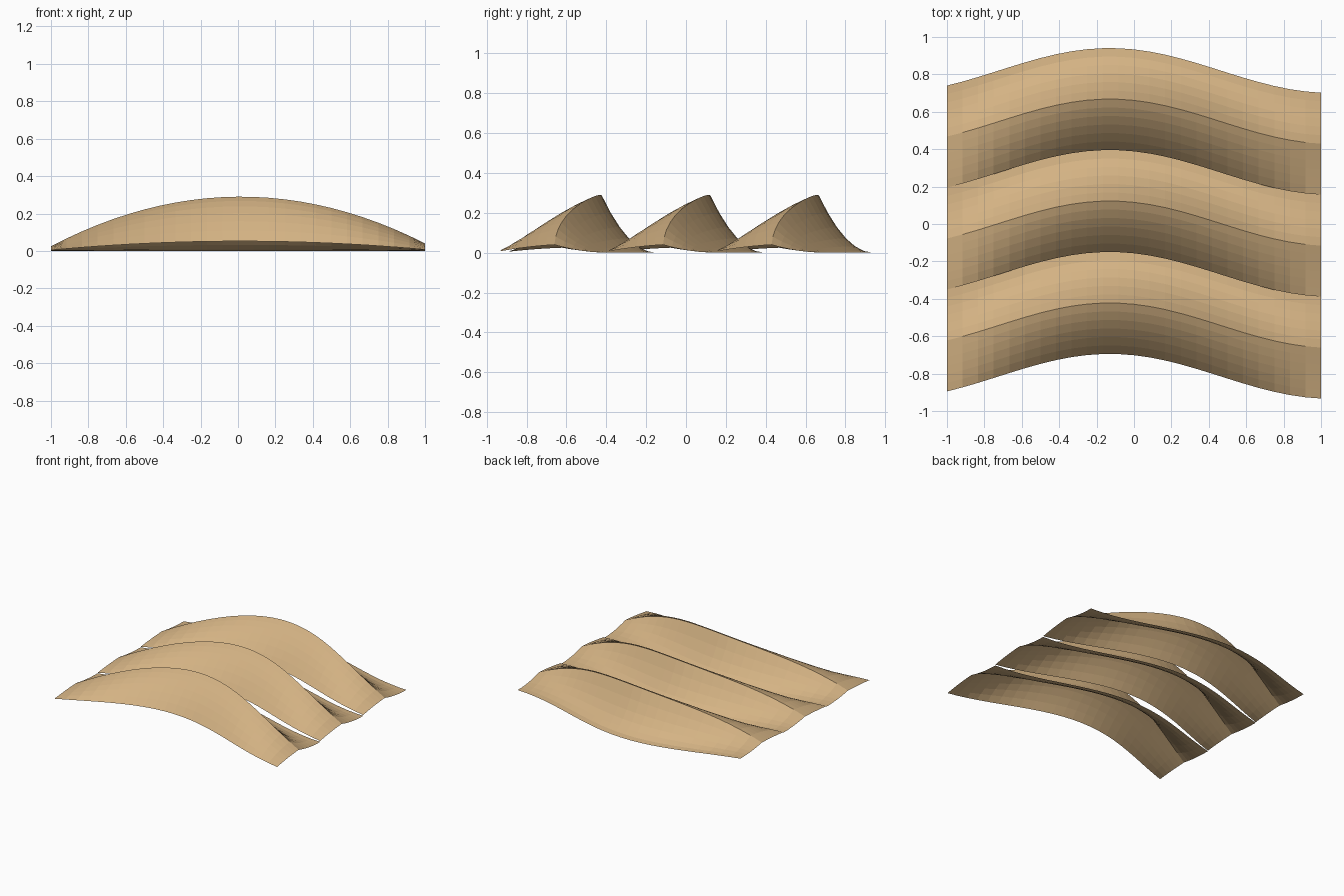
import bpy
import bmesh
import math

cube = bpy.data.objects.get("Cube")
if cube:
    bpy.data.objects.remove(cube, do_unlink=True)

ROWS = 3
PITCH = 0.545        # depth of one wave, and spacing between waves
LENGTH_STEPS = 24    # facets along x
SLOPE_STEPS = 6      # facets on each side of the ridge
LIP = 0.18           # front edge height as a share of the ridge height


def make_material(name, rgb):
    mat = bpy.data.materials.new(name)
    mat.use_nodes = True
    color = (*rgb, 1.0)
    mat.diffuse_color = color
    mat.node_tree.nodes["Principled BSDF"].inputs["Base Color"].default_value = color
    return mat


def sway(x):
    """Sideways meander of the wave along its length."""
    return 0.12 * math.cos(2.65 * (x + 0.13))


def ridge_height(x):
    """Arched ridge, low at both ends."""
    return 0.29 + 0.0075 * x - 0.2575 * x * x


def profile(t):
    """Share of ridge height: t from -1 (front edge) over 0 (ridge) to 1 (back edge)."""
    if t > 0:
        return (1 - t) ** 2                    # hollow back slope
    s = 1 + t
    return LIP + (1 - LIP) * (1.52 * s - 0.52 * s * s)   # bulging front slope


def make_wave(name, ridge_y, mat):
    """Thin open sheet with a ridge, bent along its length."""
    bm = bmesh.new()
    grid = []
    for i in range(LENGTH_STEPS + 1):
        x = 2 * i / LENGTH_STEPS - 1
        column = []
        for j in range(-SLOPE_STEPS, SLOPE_STEPS + 1):
            t = j / SLOPE_STEPS
            y = ridge_y + sway(x) + t * PITCH / 2
            column.append(bm.verts.new((x, y, ridge_height(x) * profile(t))))
        grid.append(column)
    for a, b in zip(grid, grid[1:]):
        for j in range(2 * SLOPE_STEPS):
            bm.faces.new((a[j], b[j], b[j + 1], a[j + 1]))
    mesh = bpy.data.meshes.new(name)
    bm.to_mesh(mesh)
    bm.free()
    mesh.materials.append(mat)
    obj = bpy.data.objects.new(name, mesh)
    bpy.context.collection.objects.link(obj)
    return obj


# Three identical waves, front to back
sand = make_material("sand", (0.66, 0.45, 0.23))
for row, label in enumerate(("front", "middle", "back")):
    make_wave(label + "_dune", (row - 1) * PITCH + 0.003, sand)
